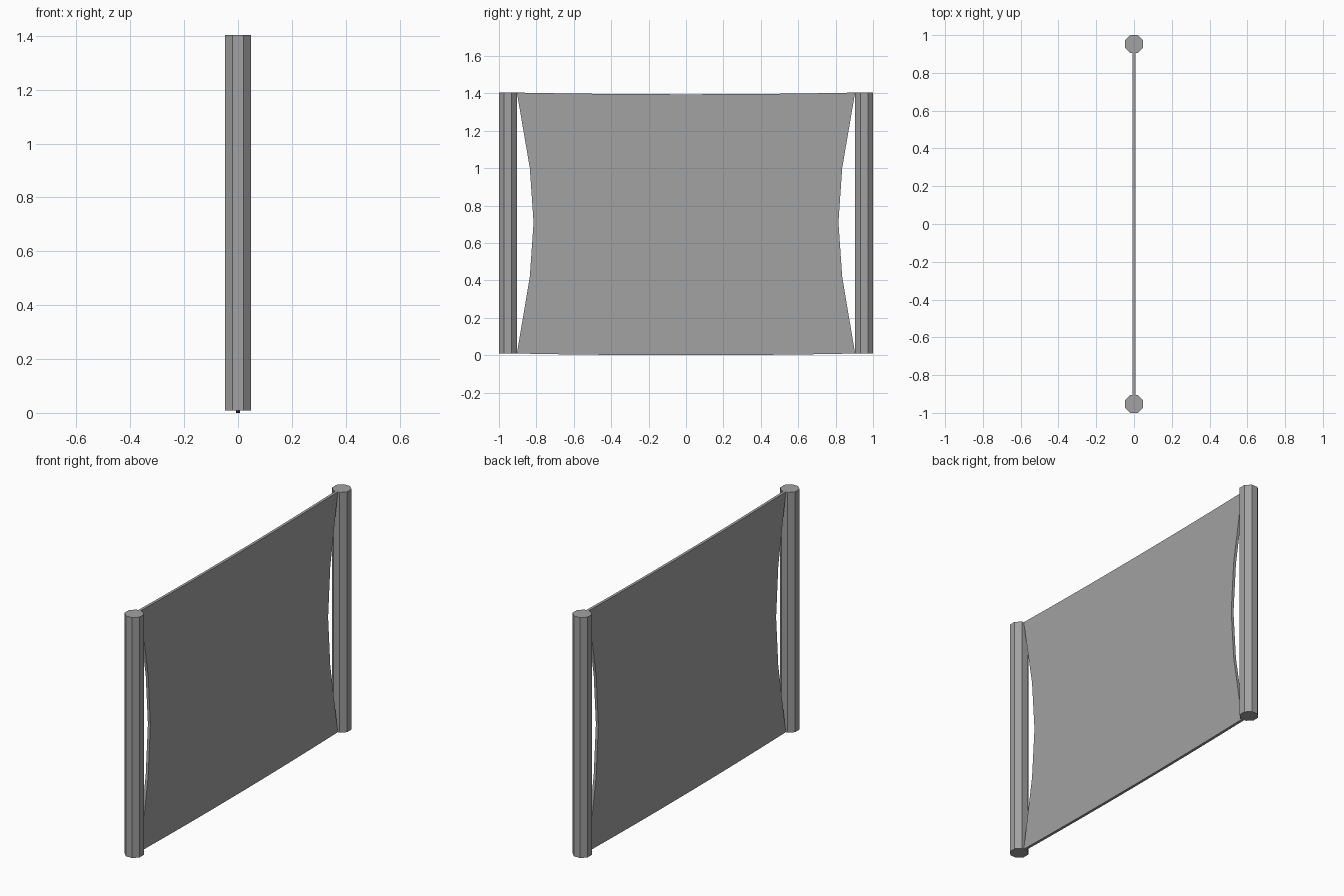
import bpy
import bmesh
import math

cube = bpy.data.objects.get("Cube")
if cube:
    bpy.data.objects.remove(cube, do_unlink=True)

grey = bpy.data.materials.new("plain_grey")
grey.use_nodes = True
colour = (0.36, 0.36, 0.36, 1)
grey.diffuse_color = colour
grey.node_tree.nodes["Principled BSDF"].inputs["Base Color"].default_value = colour

BOTTOM, TOP = 0.009, 1.404
POST_Y, POST_HALF = 0.952, 0.048
SHEET_HALF = 0.008
SAG = 0.009


def prism(name, outline, direction):
    """Extrude a closed outline along a direction into a flat-shaded solid."""
    bm = bmesh.new()
    face = bm.faces.new([bm.verts.new(p) for p in outline])
    new = bmesh.ops.extrude_face_region(bm, geom=[face])["geom"]
    bmesh.ops.translate(bm, vec=direction,
                        verts=[v for v in new if isinstance(v, bmesh.types.BMVert)])
    bmesh.ops.recalc_face_normals(bm, faces=bm.faces)
    mesh = bpy.data.meshes.new(name)
    bm.to_mesh(mesh)
    bm.free()
    mesh.materials.append(grey)
    obj = bpy.data.objects.new(name, mesh)
    bpy.context.collection.objects.link(obj)
    return obj


# Octagonal end posts, flat sides facing the axes
radius = POST_HALF / math.cos(math.pi / 8)
for name, side in (("front_post", -1), ("back_post", 1)):
    ring = []
    for i in range(8):
        a = (i + 0.5) * math.pi / 4
        ring.append((radius * math.cos(a), side * POST_Y + radius * math.sin(a), BOTTOM))
    prism(name, ring, (0, 0, TOP - BOTTOM))

# Thin hanging sheet: ends pulled inward, long edges sagging slightly
inner = POST_Y - POST_HALF
end_curve = [(inner, BOTTOM), (0.835, 0.42), (0.815, 0.71), (0.835, 1.0), (inner, TOP)]


def long_edge(z):
    ys = [inner * (1 - i / 4) for i in range(1, 8)]
    return [(y, z - SAG * (1 - (y / inner) ** 2)) for y in ys]


profile = end_curve + long_edge(TOP)
profile += [(-y, z) for y, z in reversed(end_curve)]
profile += list(reversed(long_edge(BOTTOM)))
prism("hanging_sheet", [(-SHEET_HALF, y, z) for y, z in profile], (2 * SHEET_HALF, 0, 0))
